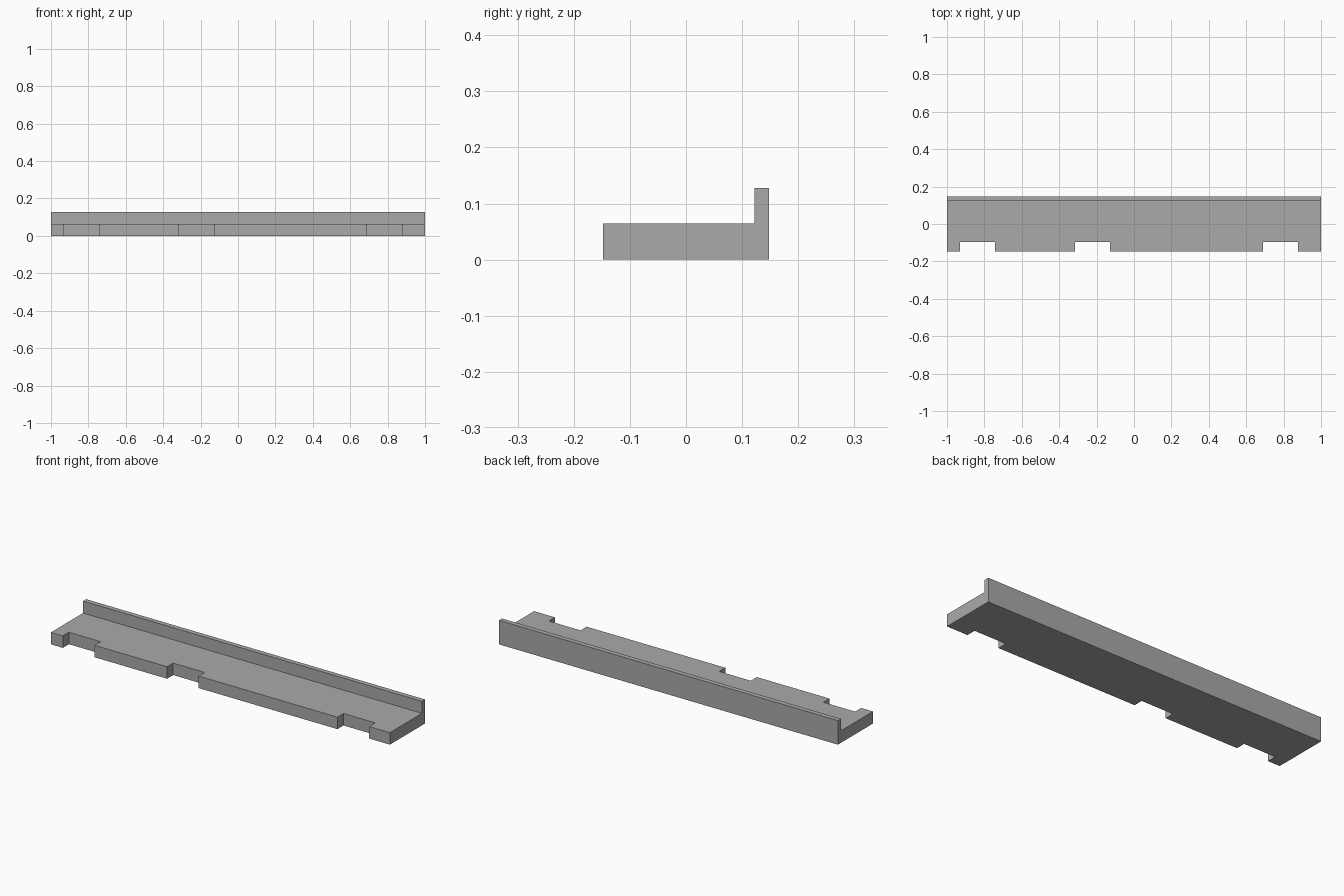
import bpy
import bmesh

cube = bpy.data.objects.get("Cube")
if cube:
    bpy.data.objects.remove(cube, do_unlink=True)

HALF_LENGTH = 1.0
HALF_DEPTH = 0.148
LEDGE_TOP = 0.064
LIP_TOP = 0.128
LIP_FRONT = 0.122
NOTCH_BACK = -0.097
NOTCH_WIDTH = 0.187

grey = bpy.data.materials.new("plain grey")
grey.use_nodes = True
grey.diffuse_color = (0.4, 0.4, 0.4, 1)
grey.node_tree.nodes["Principled BSDF"].inputs["Base Color"].default_value = grey.diffuse_color


def extrude_along_x(name, profile, x0, x1):
    """Solid made by sweeping a (y, z) profile from x0 to x1."""
    bm = bmesh.new()
    face = bm.faces.new([bm.verts.new((x0, y, z)) for y, z in profile])
    sides = bmesh.ops.extrude_face_region(bm, geom=[face], use_keep_orig=True)
    moved = [v for v in sides["geom"] if isinstance(v, bmesh.types.BMVert)]
    bmesh.ops.translate(bm, verts=moved, vec=(x1 - x0, 0, 0))
    bmesh.ops.recalc_face_normals(bm, faces=bm.faces)
    mesh = bpy.data.meshes.new(name)
    bm.to_mesh(mesh)
    bm.free()
    mesh.materials.append(grey)
    obj = bpy.data.objects.new(name, mesh)
    bpy.context.collection.objects.link(obj)
    return obj


# Ledge with an upright lip along the back
ledge = extrude_along_x("ledge_with_lip", [
    (-HALF_DEPTH, 0), (HALF_DEPTH, 0), (HALF_DEPTH, LIP_TOP),
    (LIP_FRONT, LIP_TOP), (LIP_FRONT, LEDGE_TOP), (-HALF_DEPTH, LEDGE_TOP),
], -HALF_LENGTH, HALF_LENGTH)

# Three notches cut through the front edge
notch_profile = [(-0.3, -0.1), (NOTCH_BACK, -0.1), (NOTCH_BACK, 0.2), (-0.3, 0.2)]
bpy.context.view_layer.objects.active = ledge
for start in (-0.93, -0.315, 0.69):
    cutter = extrude_along_x("notch_cutter", notch_profile, start, start + NOTCH_WIDTH)
    cutter.hide_render = True
    cut = ledge.modifiers.new("notch", "BOOLEAN")
    cut.operation = "DIFFERENCE"
    cut.solver = "EXACT"
    cut.object = cutter
    bpy.ops.object.modifier_apply(modifier=cut.name)
    bpy.data.objects.remove(cutter, do_unlink=True)
